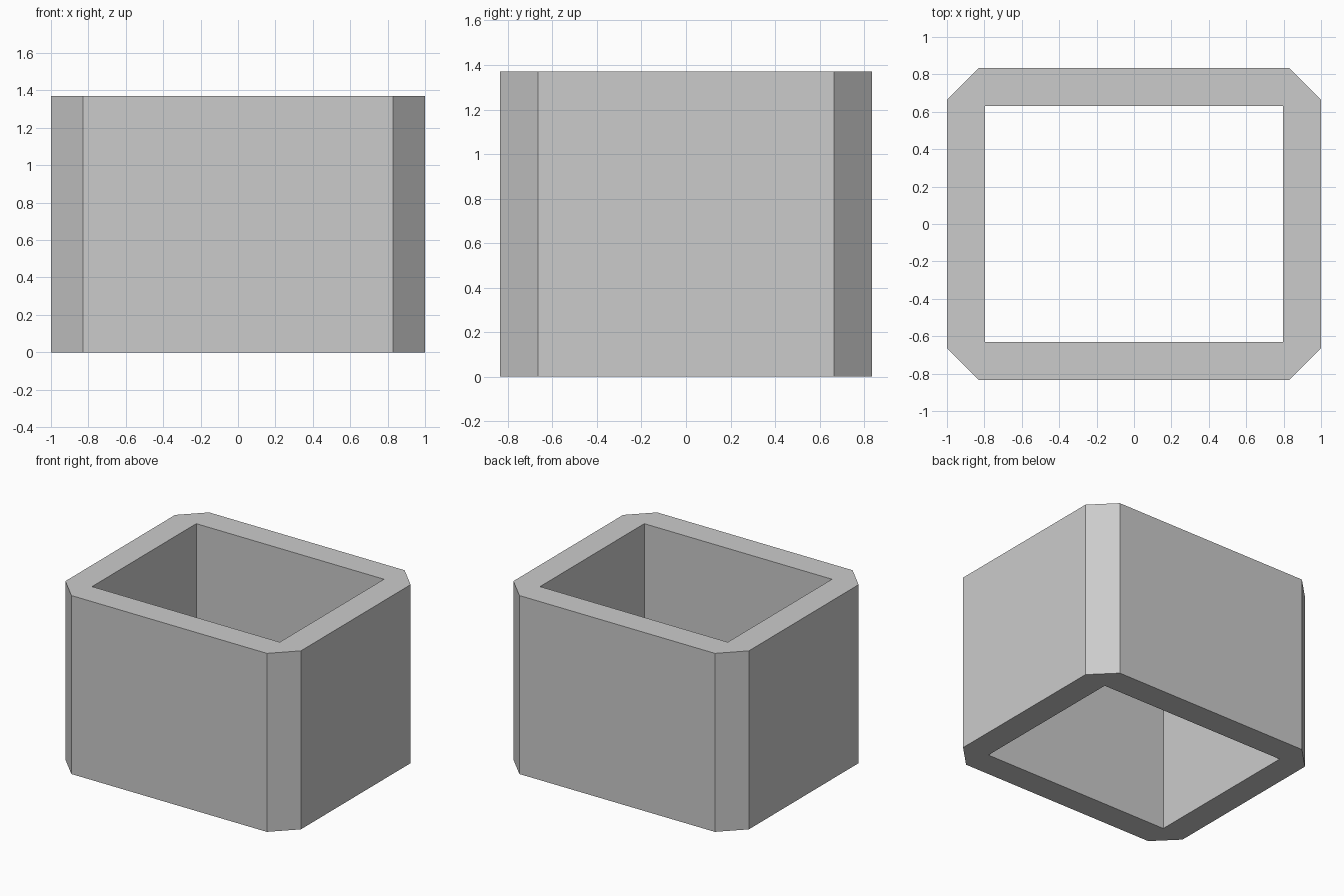
import bpy
import bmesh

cube = bpy.data.objects.get("Cube")
if cube:
    bpy.data.objects.remove(cube, do_unlink=True)

HALF_X, HALF_Y, HEIGHT = 1.0, 0.835, 1.37
CHAMFER, WALL = 0.17, 0.203

# Plain grey material
grey = bpy.data.materials.new("grey")
grey.use_nodes = True
colour = (0.6, 0.6, 0.6, 1)
grey.diffuse_color = colour
grey.node_tree.nodes["Principled BSDF"].inputs["Base Color"].default_value = colour

bm = bmesh.new()


def ring(points, z):
    return [bm.verts.new((x, y, z)) for x, y in points]


# Chamfered outer outline (two points per corner) and square inner outline
outer, inner = [], []
for sx, sy in ((1, 1), (-1, 1), (-1, -1), (1, -1)):
    on_side = (sx * HALF_X, sy * (HALF_Y - CHAMFER))
    on_end = (sx * (HALF_X - CHAMFER), sy * HALF_Y)
    outer += [on_side, on_end] if sx == sy else [on_end, on_side]
    inner.append((sx * (HALF_X - WALL), sy * (HALF_Y - WALL)))

outer_low, outer_high = ring(outer, 0), ring(outer, HEIGHT)
inner_low, inner_high = ring(inner, 0), ring(inner, HEIGHT)

# Outer and inner walls
for low, high in ((outer_low, outer_high), (inner_low, inner_high)):
    for i in range(len(low)):
        j = (i + 1) % len(low)
        bm.faces.new((low[i], low[j], high[j], high[i]))

# Flat rims: a triangle at each chamfer and a quad along each wall
for out, inn in ((outer_low, inner_low), (outer_high, inner_high)):
    for i in range(4):
        a, b, c = out[2 * i], out[2 * i + 1], out[(2 * i + 2) % 8]
        bm.faces.new((a, b, inn[i]))
        bm.faces.new((b, c, inn[(i + 1) % 4], inn[i]))

bmesh.ops.recalc_face_normals(bm, faces=bm.faces[:])
mesh = bpy.data.meshes.new("chamfered_sleeve")
bm.to_mesh(mesh)
bm.free()
mesh.materials.append(grey)
sleeve = bpy.data.objects.new("chamfered_sleeve", mesh)
bpy.context.collection.objects.link(sleeve)
